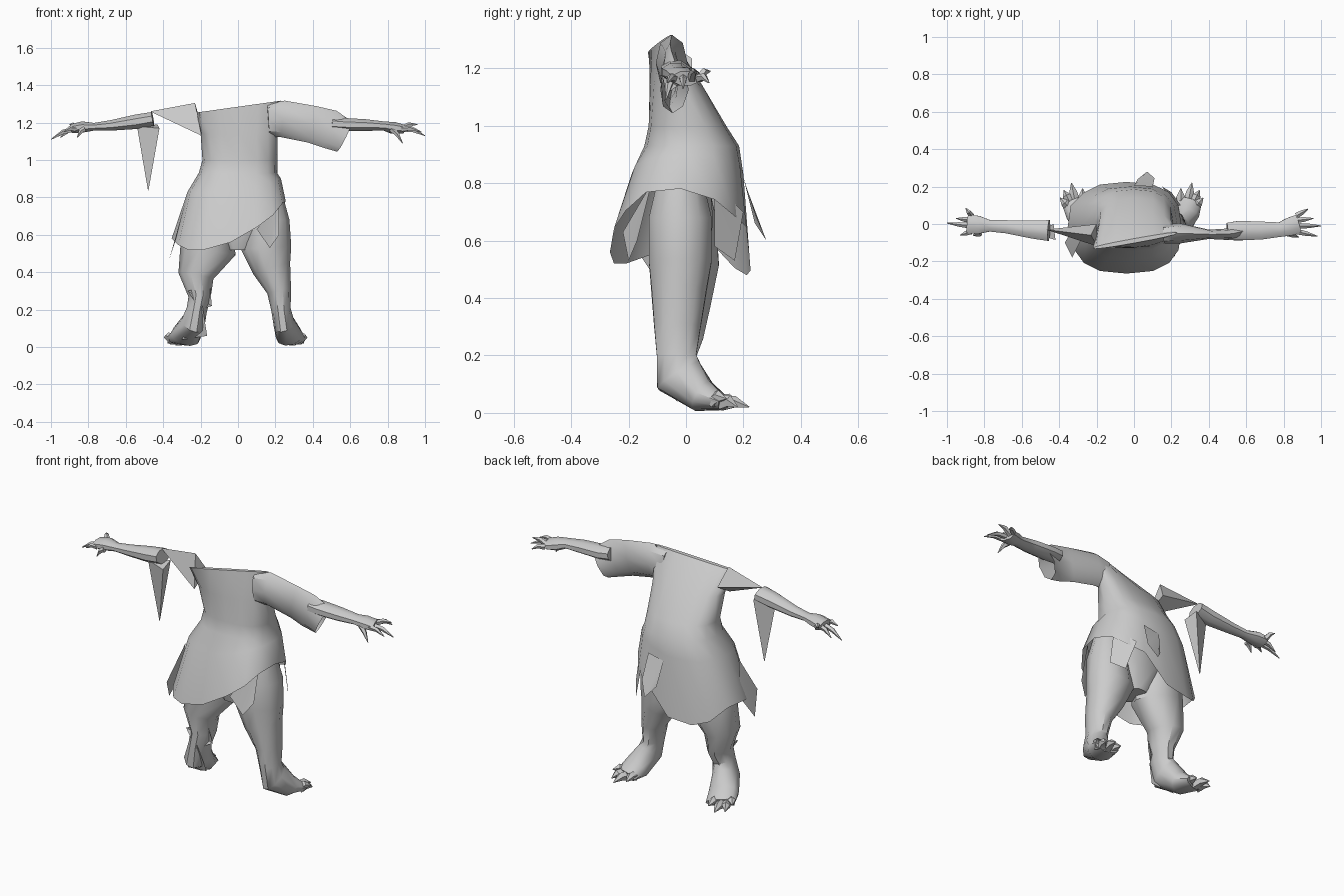
import bpy, bmesh, math
from mathutils import Vector as V


def finish(name, bm, angle=40):
    bmesh.ops.recalc_face_normals(bm, faces=bm.faces)
    me = bpy.data.meshes.new(name)
    bm.to_mesh(me)
    bm.free()
    ob = bpy.data.objects.new(name, me)
    bpy.context.collection.objects.link(ob)
    bpy.ops.object.select_all(action='DESELECT')
    ob.select_set(True)
    bpy.context.view_layer.objects.active = ob
    bpy.ops.object.shade_smooth_by_angle(angle=math.radians(angle))
    return ob


def loft(name, rings, start=True, end=True):
    """Skin a list of equal point rings."""
    bm = bmesh.new()
    vs = [[bm.verts.new(p) for p in r] for r in rings]
    n = len(vs[0])
    for a, b in zip(vs, vs[1:]):
        for i in range(n):
            j = (i + 1) % n
            bm.faces.new((a[i], a[j], b[j], b[i]))
    if start:
        bm.faces.new(vs[0][::-1])
    if end:
        bm.faces.new(vs[-1])
    return finish(name, bm)


def tube(name, secs, ref, sides=8, start=True, end=True, turn=0):
    """Loft along a path; each section is x, y, z, radius along ref, radius across."""
    pts = [V(s[:3]) for s in secs]
    rings = []
    for i, s in enumerate(secs):
        t = (pts[min(i + 1, len(pts) - 1)] - pts[max(i - 1, 0)]).normalized()
        u = (V(ref) - t * t.dot(V(ref))).normalized()
        v = t.cross(u)
        rings.append([pts[i] + u * s[3] * math.cos(a) + v * s[4] * math.sin(a)
                      for a in [2 * math.pi * k / sides + turn for k in range(sides)]])
    return loft(name, rings, start, end)


def claw(name, a, b, r, lift=0.012):
    a, b = V(a), V(b)
    m = a.lerp(b, 0.5) + V((0, 0, lift))
    tube(name, [(*a, r, r), (*m, r * .8, r * .8), (*b, .002, .002)], (0, 0, 1), 5)


def panel(name, pts):
    bm = bmesh.new()
    vs = [bm.verts.new(p) for p in pts]
    for i in range(1, len(vs) - 1):
        bm.faces.new((vs[0], vs[i], vs[i + 1]))
    finish(name, bm)


def spike(name, base, tip):
    loft(name, [base, [V(tip) + (V(p) - V(tip)) * .02 for p in base]])


# torn tunic, from a slanted shoulder ridge to the hem: cx, cy, z, rx, ry, corner power, skew
rings = []
N = 16
for k, (cx, cy, z, rx, ry, e, skew) in enumerate([
        (.005, -.09, 1.285, .225, .012, .8, .18), (.005, -.035, 1.14, .205, .09, .8, .08),
        (.01, .005, 1.0, .2, .135, .8, 0), (0, .02, .93, .21, .165, .8, 0),
        (-.02, .005, .83, .25, .195, .8, 0), (-.04, -.02, 0, .295, .245, .75, 0)]):
    ring = []
    for i in range(N):
        a = 2 * math.pi * i / N
        c, s = math.cos(a), math.sin(a)
        x = cx + rx * math.copysign(abs(c) ** e, c)
        y = cy + ry * math.copysign(abs(s) ** e, s) + skew * x
        if k == 0:  # shoulder line rises to one side
            z2 = z + .14 * x
        elif k == 5:  # slanted ragged hem
            z2 = .53 + .75 * max(0, x + .06) + (.015 if i % 3 == 0 else -.01)
            if y > .1:
                z2 -= .04 if x < 0 else .02
            if x < -.2 and -.1 < y < .12:
                x, z2 = x - .02, z2 + .06
        else:
            z2 = z + (.06 * max(0, x) / .2 if k == 4 else 0)
        ring.append((x, y, z2))
    rings.append(ring)
loft("tunic", rings, end=False)

# hanging cloth strips around the hem
panel("front_strip", [(0, .205, .8), (.1, .2, .82), (.11, .245, .68), (.07, .28, .6), (.02, .24, .66)])
panel("back_side_flap", [(.22, -.12, .8), (.1, -.22, .63), (.17, -.2, .53), (.22, -.17, .6)])
panel("front_side_flap", [(.22, .1, .8), (.15, .2, .7), (.2, .17, .53), (.25, .1, .58)])
panel("outer_flap", [(-.28, -.08, .78), (-.33, -.18, .58), (-.37, -.1, .46), (-.33, -.03, .58)])

# hips and legs, ending in a forward-pointing foot
X = (1, 0, 0)
tube("hips", [(0, -.01, .8, .17, .1), (0, -.01, .66, .2, .11), (0, -.01, .52, .07, .08)], X, 10)
tube("right_leg", [(.15, -.02, .84, .08, .075), (.165, -.02, .68, .11, .115), (.15, -.02, .53, .135, .115),
                   (.18, -.025, .42, .103, .1), (.22, -.03, .3, .065, .085), (.23, -.033, .2, .052, .072),
                   (.245, -.025, .13, .057, .09), (.275, .055, .06, .075, .06), (.295, .13, .035, .07, .025)], X, 10)
tube("left_leg", [(-.15, -.01, .84, .09, .08), (-.17, -.01, .68, .13, .12), (-.16, 0, .52, .15, .12),
                  (-.225, -.01, .38, .095, .1), (-.205, -.02, .27, .06, .085), (-.22, -.033, .2, .055, .072),
                  (-.24, -.025, .13, .065, .09), (-.28, .055, .06, .085, .06), (-.31, .13, .035, .08, .025)], X, 10)
panel("leg_rag", [(-.27, -.09, .3), (-.15, -.06, .33), (-.14, -.03, .22), (-.2, -.1, .2)])
panel("heel_rag", [(-.24, -.09, .2), (-.19, -.1, .22), (-.165, -.05, .06), (-.3, -.03, .04)])
for side, s in (("right", 1), ("left", -1)):
    o = 0 if s > 0 else .025
    for i, (a, b) in enumerate([((.325, .09, .04), (.37, .14, .05)), ((.32, .12, .035), (.35, .18, .02)),
                                ((.29, .12, .03), (.31, .22, .02)), ((.25, .11, .035), (.25, .19, .03))]):
        claw(f"{side}_toe_{i}", (s * (a[0] + o), *a[1:]), (s * (b[0] + o), *b[1:]), .028)

# whole sleeve and arm
Z = (0, 0, 1)
tube("right_sleeve", [(.16, -.055, 1.215, .09, .05), (.24, -.05, 1.22, .098, .055), (.4, -.055, 1.19, .1, .025),
                      (.49, -.055, 1.165, .105, .03), (.57, -.04, 1.125, .09, .05)], Z, 8, end=False)
Q = math.pi / 8
tube("right_arm", [(.5, -.04, 1.195, .038, .05), (.56, -.035, 1.19, .038, .056), (.68, -.035, 1.187, .034, .052),
                   (.78, -.03, 1.182, .026, .042), (.83, -.015, 1.172, .034, .052),
                   (.88, 0, 1.165, .026, .055)], Z, turn=Q)

# torn sleeve and arm
spike("left_shoulder_rag", [(-.23, -.06, 1.305), (-.195, -.12, 1.13), (-.2, 0, 1.2)], (-.47, -.03, 1.26))
tube("left_arm", [(-.455, -.035, 1.22, .04, .06), (-.54, -.03, 1.205, .042, .052), (-.68, -.015, 1.185, .03, .038),
                  (-.77, -.01, 1.178, .022, .033), (-.83, -.005, 1.177, .032, .052),
                  (-.89, 0, 1.168, .026, .055)], Z, turn=Q)
spike("hanging_sleeve", [(-.54, -.05, 1.18), (-.42, -.085, 1.17), (-.43, 0, 1.19)], (-.48, -.03, .83))

# fingers: root y, tip
for side, s, tips in (
        ("right", 1, [(-.04, .98, -.065, 1.15), (-.01, 1.0, -.01, 1.13), (.02, .96, .03, 1.19),
                      (.045, .93, .08, 1.15), (-.05, .88, -.07, 1.09)]),
        ("left", -1, [(-.04, .93, -.06, 1.15), (-.01, 1.0, .005, 1.11), (.02, .95, .03, 1.12),
                      (.045, .9, .085, 1.19), (-.05, .86, -.06, 1.12)])):
    for i, (ry, tx, ty, tz) in enumerate(tips):
        claw(f"{side}_finger_{i}", (s * (.87 if i < 4 else .82), ry, 1.165), (s * tx, ty, tz), .016)
